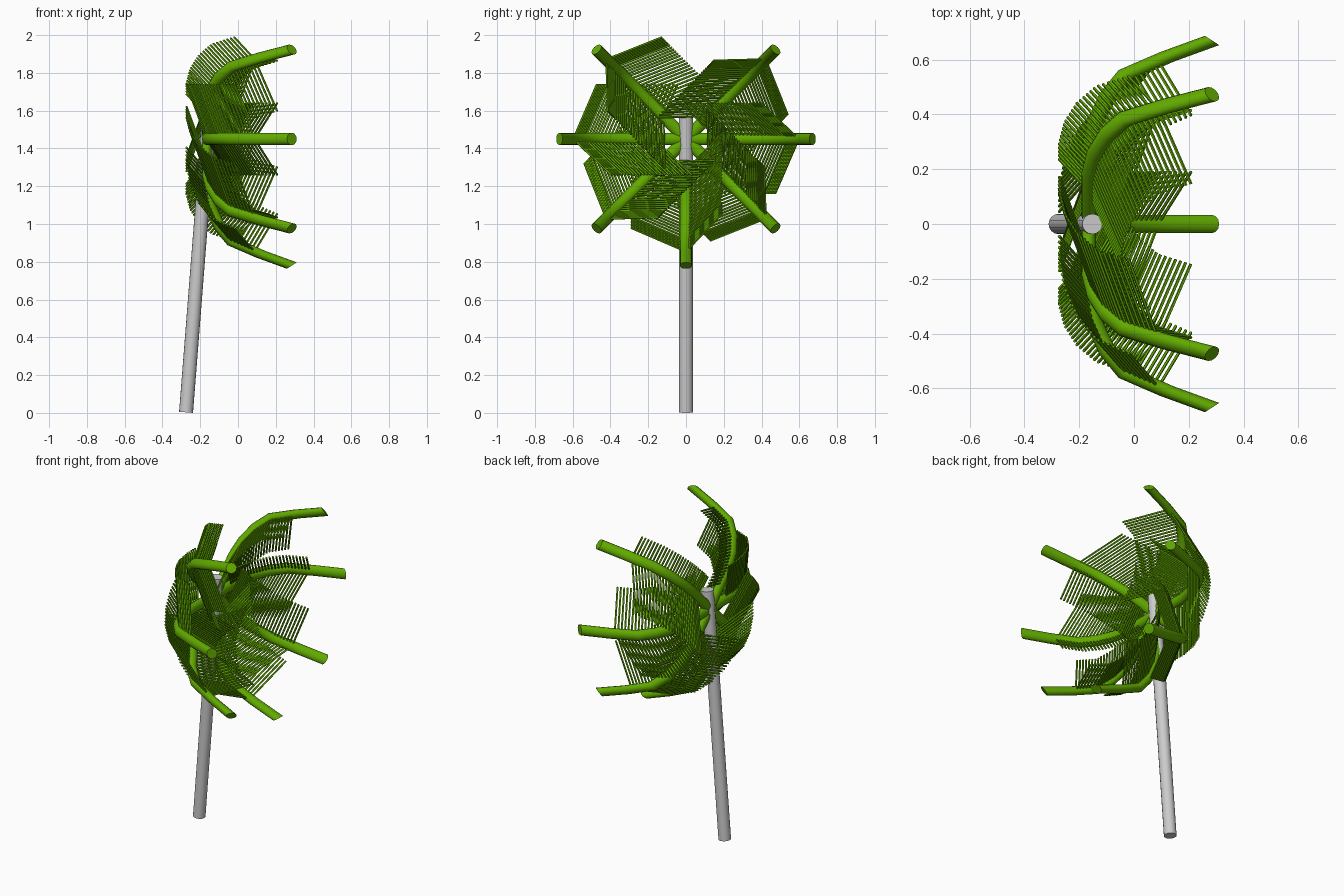
import bpy, bmesh, math
from mathutils import Vector

if "Cube" in bpy.data.objects:
    bpy.data.objects.remove(bpy.data.objects["Cube"])

HUB_Z = 1.45


def material(name, rgb):
    m = bpy.data.materials.new(name)
    m.diffuse_color = (*rgb, 1)
    m.use_nodes = True
    m.node_tree.nodes["Principled BSDF"].inputs["Base Color"].default_value = m.diffuse_color
    return m


GREY = material("grey_trunk", (0.60, 0.60, 0.60))
GREEN = material("leaf_green", (0.12, 0.40, 0.0))


def finish(bm, name, mat, smooth=False):
    bmesh.ops.recalc_face_normals(bm, faces=bm.faces)
    me = bpy.data.meshes.new(name)
    bm.to_mesh(me)
    bm.free()
    me.materials.append(mat)
    ob = bpy.data.objects.new(name, me)
    bpy.context.collection.objects.link(ob)
    if smooth:
        bpy.ops.object.select_all(action='DESELECT')
        ob.select_set(True)
        bpy.context.view_layer.objects.active = ob
        bpy.ops.object.shade_smooth_by_angle(angle=math.radians(40))
    return ob


def tube(bm, path, u, v, sides):
    """Sweep an ellipse with fixed axes u, v along a path and cap both ends."""
    rings = []
    for p in path:
        rings.append([bm.verts.new(p + u * math.cos(k * math.tau / sides)
                                   + v * math.sin(k * math.tau / sides))
                      for k in range(sides)])
    for a, b in zip(rings, rings[1:]):
        for k in range(sides):
            j = (k + 1) % sides
            bm.faces.new((a[k], a[j], b[j], b[k]))
    bm.faces.new(rings[0][::-1])
    bm.faces.new(rings[-1])


# Leaning trunk
bm = bmesh.new()
base, top = Vector((-0.275, 0, 0.003)), Vector((-0.152, 0, 1.57))
axis = (top - base).normalized()
side = Vector((0, 1, 0))
tube(bm, [base, top], side.cross(axis) * 0.037, side * 0.037, 16)
finish(bm, "trunk", GREY, True)

# Frond centre line as (x, distance from hub)
PROFILE = [(-0.165, 0.02), (-0.165, 0.25), (-0.145, 0.36), (-0.10, 0.46),
           (-0.03, 0.545), (0.12, 0.61), (0.285, 0.67)]


def along(d):
    """Point on the frond centre line at arc length d."""
    for a, b in zip(PROFILE, PROFILE[1:]):
        a, b = Vector(a), Vector(b)
        n = (b - a).length
        if d <= n:
            return a.lerp(b, d / n)
        d -= n
    return b


def turned(x, r, t, ang):
    """Frond-local direction (x, radial, sideways) turned round the hub."""
    c, s = math.cos(ang), math.sin(ang)
    return Vector((x, r * c - t * s, r * s + t * c))


HUB = Vector((0, 0, HUB_Z))
LEAFLETS = 28
SIDES = {"left": (0.12, -0.20, 0.19), "right": (-0.108, -0.125, -0.29)}

for i, deg in enumerate((0, 45, 135, 180, 225, 270, 315), 1):
    ang = math.radians(deg)
    # Thick frond stem with a slanted tip
    bm = bmesh.new()
    path = [HUB + turned(x, r, 0, ang) for x, r in PROFILE]
    tube(bm, path, turned(-0.026, 0.017, 0, ang), turned(0, 0, 0.033, ang), 12)
    finish(bm, f"frond_stem_{i}", GREEN, True)
    # Parallel thin leaflets on either side
    for label, d in SIDES.items():
        bm = bmesh.new()
        step = turned(*d, ang)
        u = step.orthogonal().normalized()
        v = step.normalized().cross(u)
        for k in range(LEAFLETS):
            x, r = along(0.15 + 0.54 * k / (LEAFLETS - 1))
            p = HUB + turned(x, r, 0, ang)
            tube(bm, [p, p + step], u * 0.006, v * 0.006, 5)
        finish(bm, f"leaflets_{label}_{i}", GREEN)
